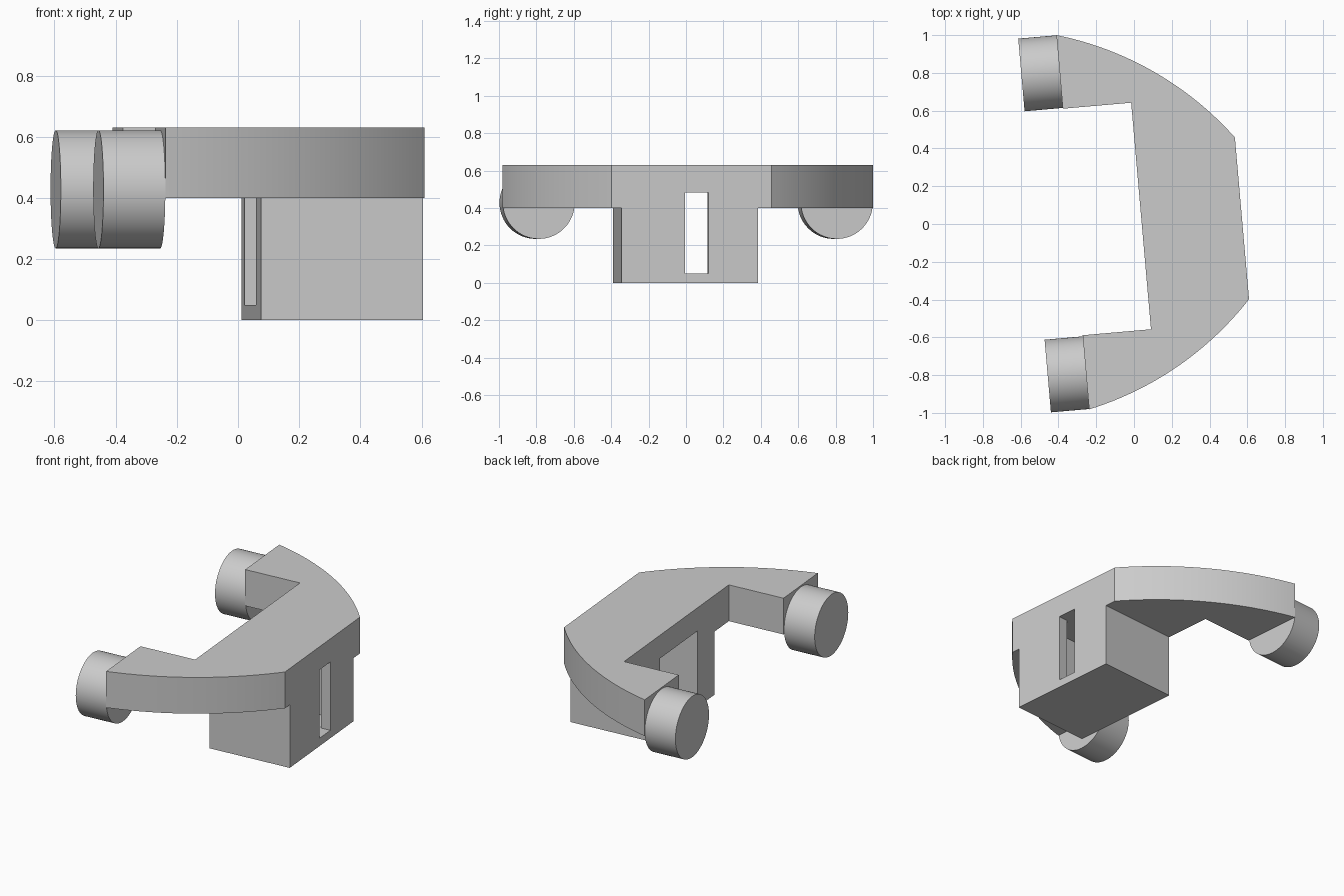
import bpy, bmesh, math
from mathutils import Vector, Matrix

if "Cube" in bpy.data.objects:
    bpy.data.objects.remove(bpy.data.objects["Cube"])

TURN = math.radians(5)          # the whole bracket is turned slightly about z
INNER, OUTER, ARM_END = 0.041, 0.572, -0.322
UNDER, TOP = 0.40, 0.63

grey = bpy.data.materials.new("light_grey")
grey.use_nodes = True
grey.diffuse_color = (0.6, 0.6, 0.6, 1)
grey.node_tree.nodes["Principled BSDF"].inputs["Base Color"].default_value = (0.6, 0.6, 0.6, 1)


def finish(name, bm):
    """Turn a bmesh into a turned, coloured object."""
    bmesh.ops.recalc_face_normals(bm, faces=bm.faces)
    mesh = bpy.data.meshes.new(name)
    bm.to_mesh(mesh)
    bm.free()
    mesh.materials.append(grey)
    obj = bpy.data.objects.new(name, mesh)
    obj.rotation_euler.z = TURN
    bpy.context.collection.objects.link(obj)
    return obj


def prism(name, outline, z0, z1):
    """Extrude a flat outline from z0 to z1."""
    bm = bmesh.new()
    face = bm.faces.new([bm.verts.new((x, y, z0)) for x, y in outline])
    new = bmesh.ops.extrude_face_region(bm, geom=[face])["geom"]
    bmesh.ops.translate(bm, vec=(0, 0, z1 - z0),
                        verts=[v for v in new if isinstance(v, bmesh.types.BMVert)])
    return finish(name, bm)


def box(name, x0, x1, y0, y1, z0, z1):
    return prism(name, [(x0, y0), (x1, y0), (x1, y1), (x0, y1)], z0, z1)


def arc(p, q, radius, steps=24):
    """Points from p to q along a circle that bulges to the right of the path."""
    p, q = Vector(p), Vector(q)
    chord = q - p
    left = Vector((-chord.y, chord.x)).normalized()
    half = chord.length / 2
    centre = (p + q) / 2 + left * math.sqrt(radius ** 2 - half ** 2)
    sweep = 2 * math.asin(half / radius)
    start = p - centre
    return [tuple(centre + Matrix.Rotation(sweep * i / steps, 2) @ start)
            for i in range(steps + 1)]


def activate(obj):
    bpy.ops.object.select_all(action="DESELECT")
    obj.select_set(True)
    bpy.context.view_layer.objects.active = obj


def smooth(obj):
    activate(obj)
    bpy.ops.object.shade_smooth_by_angle(angle=math.radians(25))


# Curved C-shaped plate
outline = arc((ARM_END, -0.957), (OUTER, -0.45), 1.72)
outline += arc((OUTER, 0.41), (ARM_END, 1.032), 1.72)
outline += [(ARM_END, 0.641), (INNER, 0.641), (INNER, -0.563), (ARM_END, -0.563)]
plate = prism("curved_plate", outline, UNDER, TOP)

# Hanging block under the middle of the plate
block = box("hollow_block", INNER, OUTER, -0.396, 0.337, 0, UNDER)

# Deep pocket from the inner side, and a narrow slot through the outer wall
pocket = box("pocket_cutter", INNER - 0.1, OUTER - 0.063, -0.205, 0.225, 0.05, 0.483)
slot = box("slot_cutter", OUTER - 0.2, OUTER + 0.1, -0.055, 0.07, 0.05, 0.483)
for part in (plate, block):
    activate(part)
    for cutter in (pocket, slot):
        cutter.hide_render = True
        mod = part.modifiers.new("cut", "BOOLEAN")
        mod.operation = "DIFFERENCE"
        mod.solver = "EXACT"
        mod.object = cutter
        bpy.ops.object.modifier_apply(modifier=mod.name)
for cutter in (pocket, slot):
    bpy.data.objects.remove(cutter)

# Round ends on both arms
LENGTH, RADIUS = 0.203, 0.193
for name, y in (("front_round_end", -0.762), ("back_round_end", 0.838)):
    bm = bmesh.new()
    place = Matrix.Translation((ARM_END - LENGTH / 2, y, 0.428)) @ Matrix.Rotation(math.pi / 2, 4, "Y")
    bmesh.ops.create_cone(bm, cap_ends=True, segments=64, radius1=RADIUS,
                          radius2=RADIUS, depth=LENGTH, matrix=place)
    smooth(finish(name, bm))
smooth(plate)
